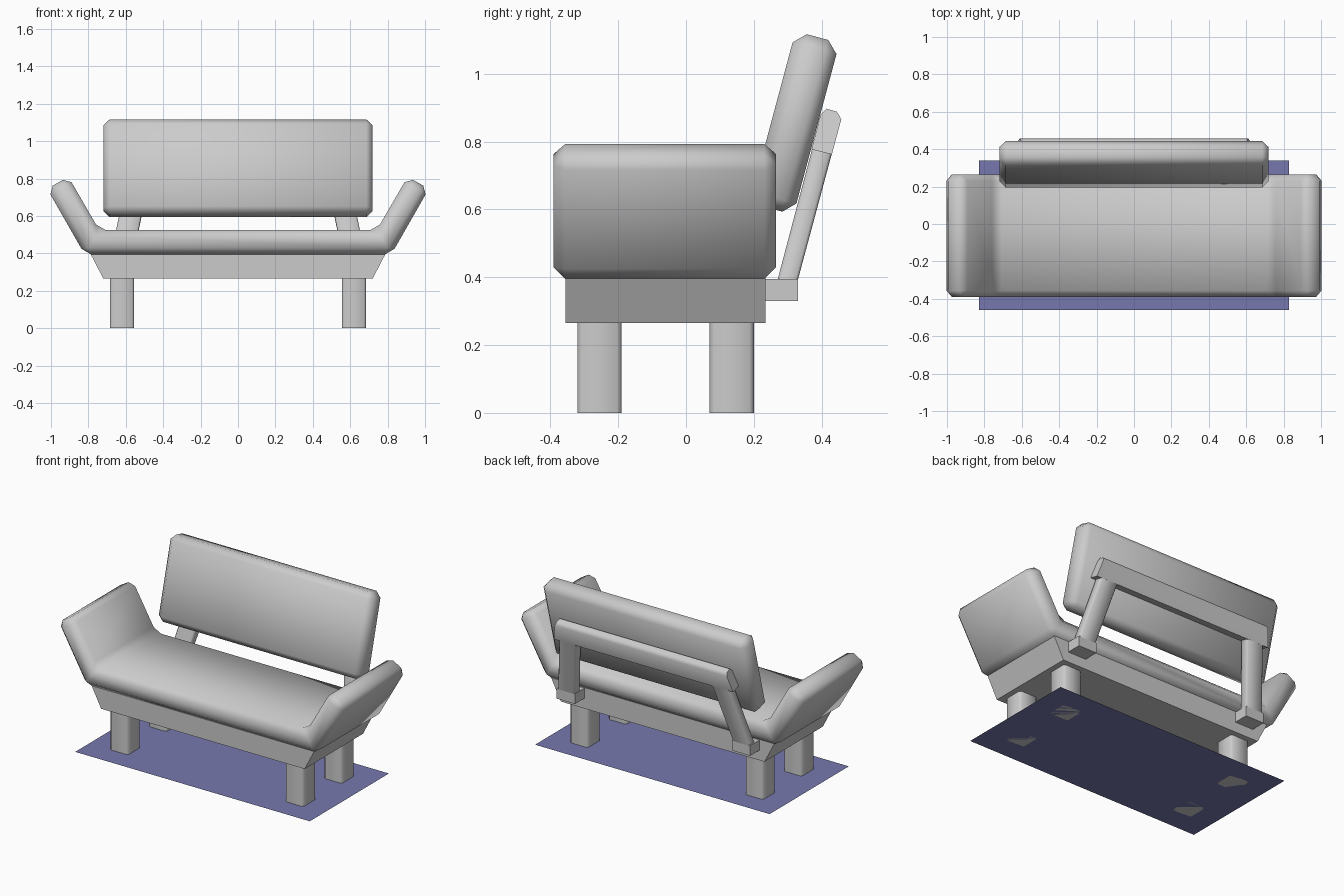
import bpy, bmesh, math
from mathutils import Vector

cube = bpy.data.objects.get("Cube")
if cube:
    bpy.data.objects.remove(cube, do_unlink=True)


def material(name, rgb):
    m = bpy.data.materials.new(name)
    m.use_nodes = True
    m.diffuse_color = (*rgb, 1)
    node = next(n for n in m.node_tree.nodes if n.type == "BSDF_PRINCIPLED")
    node.inputs["Base Color"].default_value = (*rgb, 1)
    return m


grey = material("light_grey", (0.6, 0.6, 0.6))
blue = material("muted_blue", (0.18, 0.19, 0.42))


def loft(name, ring_a, ring_b, mat=grey, bevel=0.0, long_only=False):
    """Closed solid between two matching rings, optionally chamfered."""
    bm = bmesh.new()
    a = [bm.verts.new(p) for p in ring_a]
    b = [bm.verts.new(p) for p in ring_b]
    bm.faces.new(a)
    bm.faces.new(b)
    long_edges = []
    for i in range(len(a)):
        j = (i + 1) % len(a)
        bm.faces.new((a[i], a[j], b[j], b[i]))
    for p, q in zip(a, b):
        long_edges.append(bm.edges.get((p, q)))
    bmesh.ops.recalc_face_normals(bm, faces=bm.faces[:])
    if bevel:
        edges = long_edges if long_only else bm.edges[:]
        bmesh.ops.bevel(bm, geom=edges, offset=bevel, segments=1,
                        affect="EDGES", clamp_overlap=True)
    bmesh.ops.recalc_face_normals(bm, faces=bm.faces[:])
    mesh = bpy.data.meshes.new(name)
    bm.to_mesh(mesh)
    bm.free()
    mesh.materials.append(mat)
    mesh.shade_smooth()
    mesh.set_sharp_from_angle(angle=math.radians(55))
    ob = bpy.data.objects.new(name, mesh)
    bpy.context.collection.objects.link(ob)
    return ob


def rect(x0, x1, y0, y1, z):
    return [(x0, y0, z), (x1, y0, z), (x1, y1, z), (x0, y1, z)]


def along_y(half, y):
    """Mirror a half outline (x, z) and place it at depth y."""
    full = half + [(-x, z) for x, z in reversed(half)]
    return [(x, y, z) for x, z in full]


# Seat cushion with flared arms
seat = [(0.82, 0.395), (1.02, 0.745), (0.907, 0.81), (0.742, 0.525)]
loft("seat_cushion", along_y(seat, -0.39), along_y(seat, 0.265), bevel=0.034)

# Tapered base under the seat
base = [(0.72, 0.265), (0.79, 0.4)]
loft("base", along_y(base, -0.355), along_y(base, 0.235))

# Four legs
for side, sx in (("left", 1), ("right", -1)):
    for end, y in (("front", -0.32), ("back", 0.07)):
        x0, x1 = sorted((sx * 0.555, sx * 0.685))
        loft(f"{end}_{side}_leg", rect(x0, x1, y, y + 0.13, 0),
             rect(x0, x1, y, y + 0.13, 0.27), bevel=0.012, long_only=True)

# Tilted back cushion
tilt = math.radians(15)
up = Vector((0, math.sin(tilt), math.cos(tilt)))
out = Vector((0, math.cos(tilt), -math.sin(tilt)))
centre = Vector((0, 0.32, 0.855))
outline = [centre + out * s * 0.067 + up * t * 0.262
           for s, t in ((-1, -1), (1, -1), (1, 1), (-1, 1))]
loft("back_cushion", [p + Vector((-0.72, 0, 0)) for p in outline],
     [p + Vector((0.72, 0, 0)) for p in outline], bevel=0.034)

# Cross rail behind the back cushion, narrowing upward
rail = [(0.37, 0.777), (0.43, 0.762), (0.458, 0.866),
        (0.445, 0.888), (0.415, 0.897), (0.397, 0.88)]


def rail_end(s):
    return [(s * (0.635 - 0.25 * (z - 0.762)), y, z) for y, z in rail]


loft("back_rail", rail_end(-1), rail_end(1))

# Leaning posts and their brackets
for side, s in (("left", 1), ("right", -1)):
    bottom = [(s * 0.56, 0.268, 0.385), (s * 0.68, 0.268, 0.385),
              (s * 0.68, 0.328, 0.385), (s * 0.56, 0.328, 0.385)]
    top = [(s * 0.48, 0.372, 0.779), (s * 0.6, 0.372, 0.779),
           (s * 0.6, 0.43, 0.764), (s * 0.48, 0.43, 0.764)]
    loft(f"{side}_back_post", bottom, top, bevel=0.008, long_only=True)
    x0, x1 = sorted((s * 0.555, s * 0.685))
    loft(f"{side}_post_bracket", rect(x0, x1, 0.2, 0.33, 0.33),
         rect(x0, x1, 0.2, 0.33, 0.395))

# Flat floor mat
mat_mesh = bpy.data.meshes.new("floor_mat")
mat_mesh.from_pydata(rect(-0.83, 0.83, -0.46, 0.34, 0), [], [(0, 1, 2, 3)])
mat_mesh.materials.append(blue)
bpy.context.collection.objects.link(bpy.data.objects.new("floor_mat", mat_mesh))
